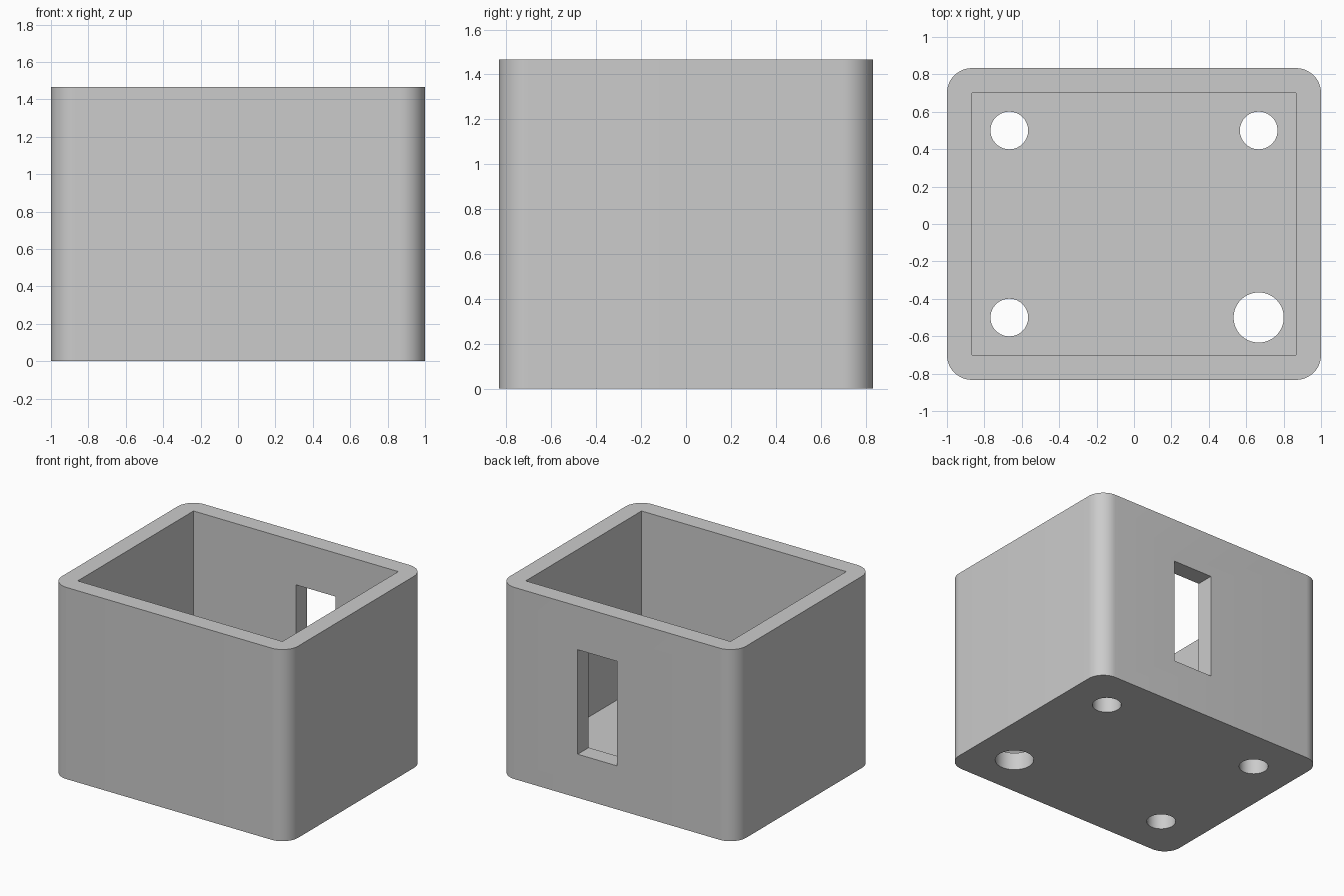
import bpy
import bmesh
from mathutils import Matrix, Vector

default = bpy.data.objects.get("Cube")
if default:
    bpy.data.objects.remove(default, do_unlink=True)

UNIT = 1 / 15                     # the box measures 30 x 25 x 22 of these
WIDTH, DEPTH, HEIGHT = 30 * UNIT, 25 * UNIT, 22 * UNIT
WALL = 2 * UNIT                   # also the floor thickness and corner radius

grey = bpy.data.materials.new("light grey")
grey.use_nodes = True
colour = (0.6, 0.6, 0.6, 1)
grey.diffuse_color = colour
grey.node_tree.nodes["Principled BSDF"].inputs["Base Color"].default_value = colour


def make_object(name, bm):
    mesh = bpy.data.meshes.new(name)
    bm.to_mesh(mesh)
    bm.free()
    mesh.materials.append(grey)
    obj = bpy.data.objects.new(name, mesh)
    bpy.context.collection.objects.link(obj)
    return obj


def block(name, low, high, corner=0):
    """Box between two corners, with optional rounded upright edges."""
    low, high = Vector(low), Vector(high)
    bm = bmesh.new()
    bmesh.ops.create_cube(bm, size=1, matrix=Matrix.Translation((low + high) / 2)
                          @ Matrix.Diagonal((*(high - low), 1)))
    if corner:
        upright = [e for e in bm.edges
                   if abs(e.verts[0].co.z - e.verts[1].co.z) > 0.1]
        bmesh.ops.bevel(bm, geom=upright, offset=corner, segments=12,
                        profile=0.5, affect='EDGES')
    return make_object(name, bm)


def drill(name, x, y, radius):
    bm = bmesh.new()
    bmesh.ops.create_cone(bm, cap_ends=True, segments=64, radius1=radius,
                          radius2=radius, depth=4 * WALL,
                          matrix=Matrix.Translation((x, y, 0)))
    return make_object(name, bm)


# Outer shell with rounded upright corners
box = block("open_box", (-WIDTH / 2, -DEPTH / 2, 0),
            (WIDTH / 2, DEPTH / 2, HEIGHT), WALL)

# Cavity, open at the top
inner_x, inner_y = WIDTH / 2 - WALL, DEPTH / 2 - WALL
cutters = [block("cavity_cutter", (-inner_x, -inner_y, WALL),
                 (inner_x, inner_y, HEIGHT + WALL))]

# Tall window through the back wall
cutters.append(block("window_cutter", (0, inner_y - WALL, 5 * UNIT),
                     (5 * UNIT, DEPTH / 2 + WALL, 17 * UNIT)))

# Four floor holes, the front left one larger
for x in (-1, 1):
    for y in (-1, 1):
        radius = 2.01 if (x, y) == (1, -1) else 1.51
        cutters.append(drill("hole_cutter", x * 10 * UNIT, y * 7.5 * UNIT,
                             radius * UNIT))

# Cut everything out and discard the cutters
bpy.context.view_layer.objects.active = box
box.select_set(True)
for cutter in cutters:
    cutter.hide_render = True
    mod = box.modifiers.new("cut", 'BOOLEAN')
    mod.operation = 'DIFFERENCE'
    mod.solver = 'EXACT'
    mod.object = cutter
    bpy.ops.object.modifier_apply(modifier=mod.name)
    bpy.data.objects.remove(cutter, do_unlink=True)

bpy.ops.object.shade_smooth_by_angle(angle=0.6)
